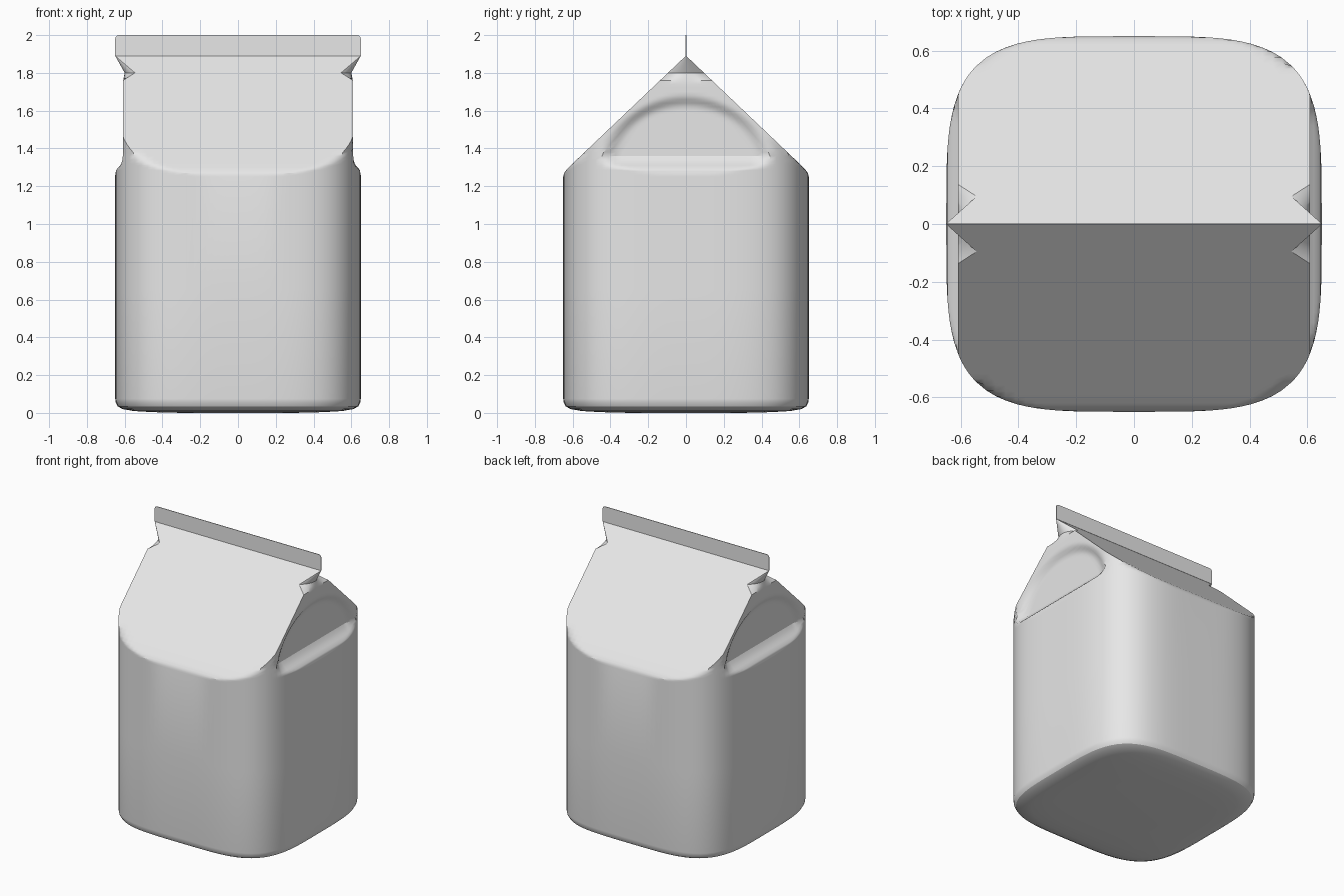
import bpy, bmesh, math

if "Cube" in bpy.data.objects:
    bpy.data.objects.remove(bpy.data.objects["Cube"])

R = 0.65        # half width of the carton
N = 4.0         # squareness of the rounded cross-section
C = R * 0.5 ** (1 / N)
RIDGE = 1.89    # height where the gable closes
SEG = 32        # points per side of each ring

paper = bpy.data.materials.new("light_grey_paper")
paper.diffuse_color = (0.8, 0.8, 0.8, 1)
paper.use_nodes = True
paper.node_tree.nodes["Principled BSDF"].inputs["Base Color"].default_value = paper.diffuse_color


def arc(v):
    """Rounded-square outline: distance of the wall for an offset v along it."""
    return R * max(0.0, 1 - (abs(v) / R) ** N) ** (1 / N)


def interp(table, z):
    for (z0, a), (z1, b) in zip(table, table[1:]):
        if z <= z1:
            return a + (b - a) * max(0.0, (z - z0) / (z1 - z0))
    return table[-1][1]


FRONT = [(0, .65), (1.25, .65), (1.27, .645), (1.29, .63), (1.32, .60), (RIDGE, .001)]
SIDE_MID = [(1.26, .65), (1.285, .645), (1.30, .635), (1.32, .622), (1.36, .61),
            (1.75, .61), (1.80, .60), (RIDGE, .65)]
SIDE_EDGE = [(1.26, .65), (1.285, .645), (1.30, .635), (1.32, .622), (1.36, .61),
             (1.76, .61), (1.80, .545), (RIDGE, .65)]


def side_x(y, u, z):
    """Side wall: tucked in below the gable, with a shallow arched recess."""
    k = abs(u) ** 2
    x = min(arc(y), interp(SIDE_MID, z) * (1 - k) + interp(SIDE_EDGE, z) * k)
    if z > 1.29:
        d = 1 - (abs(y) / .45) ** 2 - ((z - 1.29) / .39) ** 2
        t = max(0.0, min(1.0, d / .3)) * min(1.0, (z - 1.29) / .07)
        x -= .03 * t * t * (3 - 2 * t)
    return x


def ring(z):
    ymax = interp(FRONT, z)
    yc = min(C, ymax)
    xc = side_x(yc, 1, z)
    us = [-1 + 2 * i / SEG for i in range(SEG)]
    right = [(side_x(yc * u, u, z), yc * u) for u in us]
    back = [(-xc * u, min(arc(xc * u), ymax)) for u in us]
    half = right + back
    return half + [(-x, -y) for x, y in half]


# carton body: one loft from the rounded base to the ridge
levels = [(0, .45), (.004, .7), (.010, .85), (.02, .94), (.035, .98), (.055, .996), (.075, 1)]
levels += [(z, 1) for z in (.65, 1.25, 1.26, 1.27, 1.28, 1.285, 1.29, 1.30, 1.31, 1.32, 1.34)]
levels += [(1.36 + .02 * i, 1) for i in range(20)]
levels += [(z, 1) for z in (1.76, 1.78, 1.80, 1.845, RIDGE)]
bm = bmesh.new()
rings = [[bm.verts.new((x * s, y * s, z)) for x, y in ring(z)] for z, s in levels]
for a, b in zip(rings, rings[1:]):
    for i in range(len(a)):
        j = (i + 1) % len(a)
        bm.faces.new((a[i], a[j], b[j], b[i]))
bm.faces.new(rings[0][::-1])
bm.faces.new(rings[-1])
bmesh.ops.recalc_face_normals(bm, faces=bm.faces)


def finish(bm, name):
    me = bpy.data.meshes.new(name)
    bm.to_mesh(me)
    bm.free()
    me.materials.append(paper)
    ob = bpy.data.objects.new(name, me)
    bpy.context.collection.objects.link(ob)
    bpy.ops.object.select_all(action='DESELECT')
    ob.select_set(True)
    bpy.context.view_layer.objects.active = ob
    bpy.ops.object.shade_smooth_by_angle(angle=math.radians(30))


finish(bm, "carton_body")

# sealed fin along the ridge, with softly rounded upper corners
bm = bmesh.new()
r = .02
outline = [(-R, RIDGE), (R, RIDGE)]
for cx, a0 in ((R - r, 0), (r - R, 90)):
    for k in range(5):
        a = math.radians(a0 + 22.5 * k)
        outline.append((cx + r * math.cos(a), 2 - r + r * math.sin(a)))
face = bm.faces.new([bm.verts.new((x, -.002, z)) for x, z in outline])
ext = bmesh.ops.extrude_face_region(bm, geom=[face])
bmesh.ops.translate(bm, vec=(0, .004, 0),
                    verts=[v for v in ext["geom"] if isinstance(v, bmesh.types.BMVert)])
if face.is_valid and not any(len(e.link_faces) == 2 for e in face.edges):
    bm.faces.remove(face)
bmesh.ops.recalc_face_normals(bm, faces=bm.faces)
finish(bm, "top_fin")
